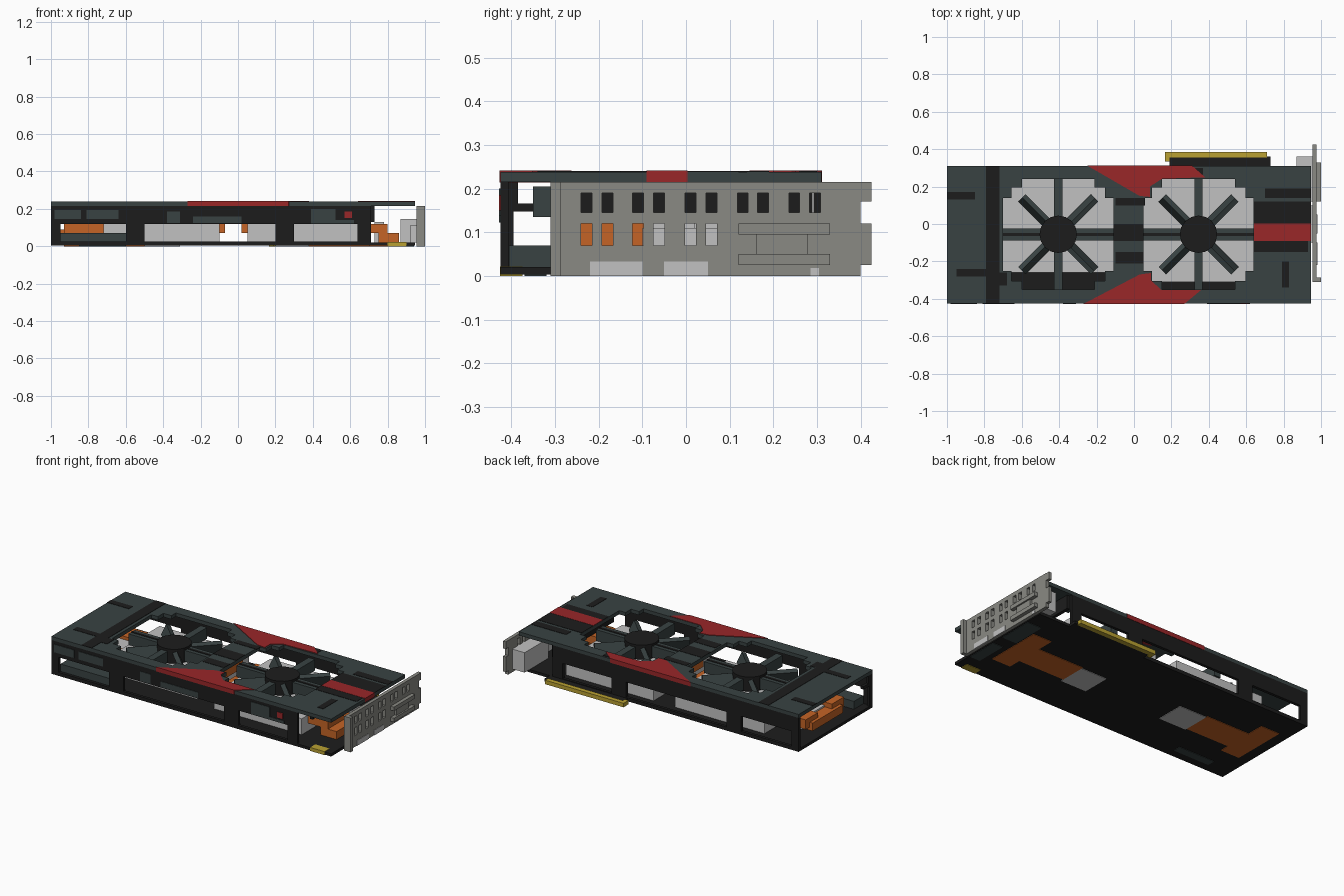
import bpy, bmesh, math
from mathutils import Matrix

if "Cube" in bpy.data.objects:
    bpy.data.objects.remove(bpy.data.objects["Cube"])


def material(name, code):
    rgb = [(int(code[i:i + 2], 16) / 255) ** 2.2 for i in (0, 2, 4)]
    m = bpy.data.materials.new(name)
    m.use_nodes = True
    m.diffuse_color = (*rgb, 1)
    m.node_tree.nodes["Principled BSDF"].inputs["Base Color"].default_value = (*rgb, 1)
    return m


SLATE = material("slate", "3b4444")
BLACK = material("black", "222222")
RED = material("red", "982b2d")
SILVER = material("silver", "c0c0c0")
STEEL = material("steel", "888882")
COPPER = material("copper", "c4642a")
GOLD = material("gold", "b8a035")


def finish(name, bm, mat):
    bmesh.ops.recalc_face_normals(bm, faces=bm.faces)
    mesh = bpy.data.meshes.new(name)
    bm.to_mesh(mesh)
    bm.free()
    mesh.materials.append(mat)
    ob = bpy.data.objects.new(name, mesh)
    bpy.context.collection.objects.link(ob)
    return ob


def add_box(bm, x, y, z):
    size = Matrix.Diagonal((x[1] - x[0], y[1] - y[0], z[1] - z[0], 1))
    mid = Matrix.Translation((sum(x) / 2, sum(y) / 2, sum(z) / 2))
    return bmesh.ops.create_cube(bm, size=1, matrix=mid @ size)["verts"]


def boxes(name, mat, *parts):
    bm = bmesh.new()
    for p in parts:
        add_box(bm, *p)
    return finish(name, bm, mat)


def prism(name, mat, points, z0, z1):
    bm = bmesh.new()
    face = bm.faces.new([bm.verts.new((x, y, z0)) for x, y in points])
    new = bmesh.ops.extrude_face_region(bm, geom=[face])["geom"]
    verts = [v for v in new if isinstance(v, bmesh.types.BMVert)]
    bmesh.ops.translate(bm, verts=verts, vec=(0, 0, z1 - z0))
    return finish(name, bm, mat)


def cut(ob, cutters):
    for c in cutters:
        mod = ob.modifiers.new("cut", 'BOOLEAN')
        mod.object, mod.solver = c, 'EXACT'
    dg = bpy.context.evaluated_depsgraph_get()
    mesh = bpy.data.meshes.new_from_object(ob.evaluated_get(dg))
    ob.modifiers.clear()
    ob.data = mesh
    for c in cutters:
        bpy.data.objects.remove(c)


L, R, F, B = -1.0, 0.945, -0.425, 0.31   # main body limits
FANS = (-0.405, 0.345)
FAN_Y = -0.055

# Circuit board with copper and silver patches underneath
boxes("circuit_board", BLACK, ((L, R), (F, B), (0.003, 0.02)))
boxes("board_copper", COPPER,
      ((0.38, 0.76), (-0.16, 0.01), (0, 0.004)), ((0.7, 0.83), (-0.24, 0.12), (0, 0.004)),
      ((-0.86, -0.5), (-0.14, 0.04), (0, 0.004)), ((-0.93, -0.8), (-0.2, 0.15), (0, 0.004)))
boxes("board_silver", SILVER,
      ((0.2, 0.38), (-0.18, 0), (0, 0.004)), ((-0.5, -0.31), (-0.15, 0.03), (0, 0.004)))
boxes("board_slate", SLATE, ((-0.85, -0.6), (-0.37, -0.32), (0, 0.004)),
      ((0.84, 0.94), (-0.02, 0.2), (0, 0.004)), ((0.87, 0.94), (-0.3, -0.1), (0, 0.004)))

# Edge connectors
boxes("edge_connector", BLACK, ((0.19, 0.73), (B - 0.01, 0.36), (0.003, 0.02)))
boxes("edge_contacts", GOLD, ((0.165, 0.71), (0.355, 0.385), (0, 0.025)),
      ((0.165, 0.19), (0.335, 0.385), (0, 0.025)),
      ((0.8, 0.9), (F - 0.001, F + 0.05), (0, 0.022)))

# Side walls with vent openings
front = boxes("front_wall", BLACK, ((L, 0.71), (F, F + 0.018), (0.02, 0.216)))
back = boxes("back_wall", BLACK, ((L, 0.71), (B - 0.018, B), (0.02, 0.216)))
for wall, y in ((front, F), (back, B)):
    spans = [(-0.5, 0.2, 0.025), (0.3, 0.64, 0.025), (-0.95, -0.6, 0.025)]
    cut(wall, [boxes("cutter", BLACK, ((a, b), (y - 0.1, y + 0.1), (z, 0.12)))
               for a, b, z in spans])
boxes("front_wall_patches", SLATE,
      *[((a, b), (F - 0.003, F + 0.002), z) for a, b, z in (
          (-0.98, -0.84, (0.145, 0.195)), (-0.81, -0.64, (0.145, 0.195)),
          (-0.38, -0.31, (0.125, 0.185)), (-0.24, 0.02, (0.125, 0.16)),
          (0.39, 0.52, (0.14, 0.2)), (0.39, 0.62, (0.122, 0.14)))])
boxes("front_wall_mark", RED, ((0.57, 0.61), (F - 0.003, F + 0.002), (0.15, 0.185)))
boxes("end_rails", BLACK, ((L, L + 0.02), (F, F + 0.09), (0.148, 0.166)),
      ((L, L + 0.02), (F, F + 0.04), (0.166, 0.216)),
      ((L, L + 0.02), (F + 0.018, F + 0.03), (0.02, 0.216)))
boxes("lower_rail", SLATE, ((-0.95, -0.6), (F + 0.02, -0.31), (0.02, 0.07)))

# Heatsinks and heat pipes
boxes("heatsinks", SILVER, ((-0.72, -0.1), (-0.26, 0.25), (0.02, 0.12)),
      ((0.05, 0.66), (-0.31, 0.25), (0.02, 0.12)),
      ((-0.88, -0.72), (-0.2, 0.1), (0.03, 0.1)))
boxes("heat_pipes", COPPER, ((-0.1, -0.07), (-0.2, 0.15), (0.07, 0.12)),
      ((0.02, 0.05), (-0.2, 0.15), (0.07, 0.12)),
      ((-0.93, -0.72), (-0.24, -0.12), (0.06, 0.12)), ((-0.93, -0.72), (0.02, 0.14), (0.06, 0.12)),
      ((-0.95, -0.84), (-0.2, 0.1), (0.04, 0.09)),
      ((0.66, 0.8), (-0.25, -0.09), (0.07, 0.12)), ((0.75, 0.86), (-0.25, 0.0), (0.02, 0.07)))
boxes("rear_sockets", SILVER, ((0.87, 0.956), (0.12, 0.36), (0.02, 0.145)),
      ((0.92, 0.956), (-0.1, 0.1), (0.02, 0.11)), ((0.73, 0.78), (0.02, 0.1), (0.02, 0.13)))

# Top cover with two chamfered fan openings
cover = boxes("top_cover", SLATE, ((L, R), (F, B), (0.215, 0.238)))


def opening(cx, half=0.295, c=0.1):
    s, step = half, half - c
    m = half - c * 0.45
    quarter = [(s, step), (m, step), (m, m), (step, m), (step, s)]
    pts = []
    for k in range(4):
        for x, y in quarter:
            for _ in range(k):
                x, y = -y, x
            pts.append((cx + x, FAN_Y + y))
    return prism("cutter", BLACK, pts, 0.1, 0.3)


cut(cover, [opening(cx) for cx in FANS])

# Coloured areas of the cover
prism("red_back_patch", RED, [(-0.25, B + 0.002), (0.31, B + 0.002), (0.38, 0.25), (0.15, 0.242),
                              (0.085, 0.2), (0.085, 0.145), (0.03, 0.15)], 0.214, 0.241)
prism("red_front_patch", RED, [(-0.27, F - 0.002), (0.27, F - 0.002), (0.36, -0.352),
                               (0.145, -0.352), (0.09, -0.3), (0.09, -0.262), (0.03, -0.27)],
      0.214, 0.241)
boxes("red_stripe", RED, ((0.641, R + 0.002), (-0.09, 0.003), (0.214, 0.241)))
TOP = (0.236, 0.24)
boxes("black_patches", BLACK,
      ((-0.79, -0.72), (F, B), TOP), ((0.641, R), (0.003, 0.12), TOP),
      ((0.7, R), (0.14, 0.19), TOP), ((0.641, 0.93), (-0.15, -0.09), TOP),
      ((-0.11, 0.05), (-0.09, 0.0), TOP), ((-1, -0.85), (0.13, 0.17), TOP),
      ((-0.95, -0.79), (-0.28, -0.24), TOP), ((-0.1, 0.06), (0.1, 0.14), TOP),
      ((-0.1, 0.05), (-0.21, -0.15), TOP), ((0.79, 0.83), (-0.34, -0.2), TOP),
      ((-0.72, -0.68), (-0.33, -0.26), TOP), ((0.3, 0.37), (0.26, 0.3), TOP))

# Fans: round hub, four cross arms and four tilted diagonal blades
for n, cx in enumerate(FANS):
    bm = bmesh.new()
    bmesh.ops.create_cone(bm, cap_ends=True, segments=16, radius1=0.1, radius2=0.1, depth=0.09,
                          matrix=Matrix.Translation((cx, FAN_Y, 0.175)))
    finish(f"fan_hub_{n + 1}", bm, BLACK)
    bm = bmesh.new()
    for k in range(8):
        diagonal = k % 2
        reach = 0.275 if diagonal else 0.295
        half = 0.014 if diagonal else (0.032 if k % 4 == 0 else 0.022)
        verts = add_box(bm, (0.08, reach), (-half, half), (-0.035, 0.035))
        tilt = Matrix.Rotation(math.radians(25 if diagonal else 0), 4, 'X')
        place = Matrix.Translation((cx, FAN_Y, 0.17)) @ Matrix.Rotation(k * math.pi / 4, 4, 'Z')
        bmesh.ops.transform(bm, matrix=place @ tilt, verts=verts)
    finish(f"fan_blades_{n + 1}", bm, SLATE)
    boxes(f"fan_arm_line_{n + 1}", BLACK,
          ((cx - 0.295, cx + 0.295), (FAN_Y - 0.008, FAN_Y + 0.008), (0.2, 0.208)))

# Mounting bracket with vent slots
bracket = boxes("bracket", STEEL, ((0.955, 0.977), (-0.31, 0.4), (0, 0.215)))
slots = [-0.228, -0.18, -0.11, -0.062, 0.01, 0.058, 0.13, 0.176, 0.248, 0.296]
cut(bracket, [boxes("cutter", STEEL, ((0.9, 1.1), (y - 0.0125, y + 0.0125), z))
              for i, y in enumerate(slots)
              for z in ([(0.145, 0.19), (0.07, 0.12)] if i < 6 else [(0.145, 0.19)])])
boxes("bracket_tabs", STEEL, ((0.955, 0.975), (0.395, 0.425), (0.025, 0.12)),
      ((0.955, 0.975), (0.395, 0.425), (0.17, 0.215)),
      ((0.955, 1.0), (-0.31, -0.287), (0, 0.215)))
boxes("bracket_socket", STEEL, ((0.97, 1.0), (0.12, 0.33), (0.095, 0.12)),
      ((0.97, 1.0), (0.12, 0.33), (0.025, 0.05)), ((0.97, 0.99), (0.16, 0.28), (0.05, 0.095)))
boxes("bracket_patches", SILVER, ((0.974, 0.98), (-0.22, -0.1), (0, 0.033)),
      ((0.974, 0.98), (-0.05, 0.05), (0, 0.033)), ((0.974, 0.98), (0.285, 0.305), (0, 0.018)))
boxes("bracket_lining", BLACK, ((0.71, 0.73), (-0.3, 0.29), (0.13, 0.216)))
